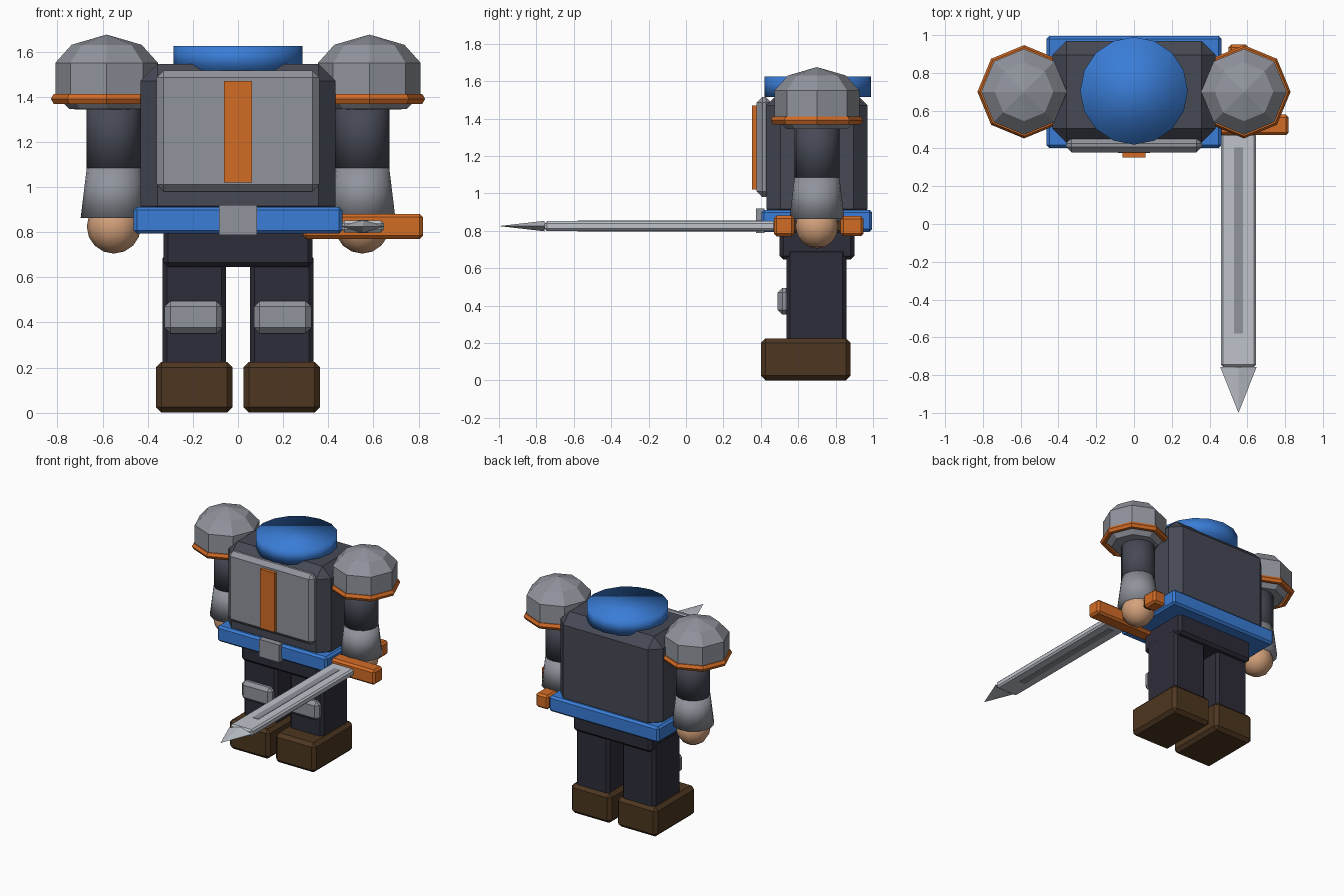
import bpy, bmesh, math
from mathutils import Vector

cube = bpy.data.objects.get("Cube")
if cube:
    bpy.data.objects.remove(cube, do_unlink=True)


def material(name, rgb):
    m = bpy.data.materials.new(name)
    m.use_nodes = True
    m.diffuse_color = (*rgb, 1)
    bsdf = next(n for n in m.node_tree.nodes if n.type == 'BSDF_PRINCIPLED')
    bsdf.inputs["Base Color"].default_value = (*rgb, 1)
    return m


BLUE = material("cloth blue", (0.042, 0.205, 0.68))
SLATE = material("slate grey", (0.061, 0.066, 0.09))
DARK = material("dark trousers", (0.027, 0.026, 0.042))
LEATHER = material("brown leather", (0.074, 0.037, 0.014))
STEEL = material("steel grey", (0.28, 0.295, 0.335))
ORANGE = material("orange trim", (0.65, 0.15, 0.019))
BLADE = material("bright blade", (0.52, 0.55, 0.6))
SKIN = material("skin", (0.66, 0.36, 0.2))


def finish(name, bm, mat, smooth=False):
    bmesh.ops.recalc_face_normals(bm, faces=bm.faces)
    me = bpy.data.meshes.new(name)
    bm.to_mesh(me)
    bm.free()
    me.materials.append(mat)
    for p in me.polygons:
        p.use_smooth = smooth
    ob = bpy.data.objects.new(name, me)
    bpy.context.collection.objects.link(ob)
    return ob


def box(name, mat, x, y, z, bevel=0.0):
    """Box between (min, max) ranges with chamfered edges."""
    bm = bmesh.new()
    bmesh.ops.create_cube(bm, size=1)
    for v in bm.verts:
        v.co = Vector([(r[0] + r[1]) / 2 + c * (r[1] - r[0])
                       for r, c in zip((x, y, z), v.co)])
    if bevel:
        bmesh.ops.bevel(bm, geom=bm.edges[:], offset=bevel, segments=1,
                        affect='EDGES')
    return finish(name, bm, mat)


def lathe(name, mat, centre, profile, sides, smooth=False, closed=False):
    """Turn (radius, z) points about a vertical axis; open ends are capped."""
    bm = bmesh.new()
    rings = []
    for r, z in profile:
        if r == 0:
            rings.append([bm.verts.new((*centre, z))] * sides)
            continue
        rings.append([bm.verts.new((centre[0] + r * math.cos(a),
                                    centre[1] + r * math.sin(a), z))
                      for a in (math.tau * i / sides for i in range(sides))])
    pairs = list(zip(rings, rings[1:]))
    if closed:
        pairs.append((rings[-1], rings[0]))
    for low, high in pairs:
        for i in range(sides):
            j = (i + 1) % sides
            corners = dict.fromkeys((low[i], low[j], high[j], high[i]))
            bm.faces.new(list(corners))
    if not closed:
        for ring, (r, _) in ((rings[0], profile[0]), (rings[-1], profile[-1])):
            if r:
                bm.faces.new(ring)
    return finish(name, bm, mat, smooth)


def span(centre, half):
    return (centre - half, centre + half)


MID = 0.70    # depth of the body's centre line

# Torso, chest armour, belt and collar
box("torso", SLATE, span(0, 0.432), (0.43, 0.97), (0.84, 1.545), 0.075)
box("chest_plate", STEEL, span(0, 0.36), (0.378, 0.457), (0.98, 1.515), 0.03)
box("chest_stripe", ORANGE, span(0, 0.061), (0.352, 0.39), (1.02, 1.47))
box("pelvis", DARK, span(0, 0.33), (0.50, 0.90), (0.645, 0.86), 0.02)
box("belt", BLUE, span(0, 0.463), (0.403, 0.995), (0.793, 0.912), 0.015)
box("belt_buckle", STEEL, span(0, 0.085), (0.375, 0.42), (0.787, 0.92))
lathe("collar", BLUE, (0, MID + 0.005), [(0.285, 1.515), (0.285, 1.625)], 16, True)

# Limbs, built once for each side
for side, s in (("left", 1), ("right", -1)):
    leg = s * 0.194
    box(side + "_boot", LEATHER, span(leg, 0.17), (0.40, 0.88), (0, 0.225), 0.025)
    box(side + "_leg", DARK, span(leg, 0.14), (0.537, 0.858), (0.2, 0.705), 0.02)
    box(side + "_knee_pad", STEEL, span(s * 0.198, 0.127), (0.49, 0.56),
        (0.352, 0.495), 0.025)

    arm = (s * 0.55, MID)
    lathe(side + "_upper_arm", SLATE, arm, [(0.12, 1.06), (0.12, 1.4)], 16, True)
    lathe(side + "_bracer", STEEL, arm, [(0.147, 0.863), (0.12, 1.085)], 16, True)
    hand = [(0.12 * math.sin(a), 0.825 - 0.12 * math.cos(a))
            for a in (math.pi * i / 8 for i in range(1, 8))]
    lathe(side + "_hand", SKIN, arm, [(0, 0.705), *hand, (0, 0.945)], 10, True)

    shoulder = (s * 0.582, MID)
    lathe(side + "_shoulder_guard", STEEL, shoulder,
          [(0, 1.34), (0.165, 1.345), (0.227, 1.41), (0.227, 1.55),
           (0.155, 1.63), (0, 1.675)], 8)
    trim = [(0.222 + 0.025 * math.cos(a), 1.39 + 0.025 * math.sin(a))
            for a in (math.tau * i / 6 for i in range(6))]
    lathe(side + "_shoulder_trim", ORANGE, shoulder, trim, 8, closed=True)

# Sword held forward in the left hand
SX, SZ = 0.553, 0.825
box("sword_blade", BLADE, span(SX, 0.093), (-0.756, 0.48), span(SZ, 0.026), 0.012)
box("sword_fuller", STEEL, span(SX, 0.024), (-0.58, 0.405), span(SZ, 0.029))
box("sword_guard", ORANGE, span(SX, 0.266), (0.47, 0.58), span(SZ, 0.056), 0.015)
box("sword_grip", LEATHER, span(SX, 0.035), (0.56, 0.84), span(SZ, 0.035), 0.01)
box("sword_pommel", ORANGE, span(SX, 0.053), (0.826, 0.95), span(SZ, 0.054), 0.015)

# Pointed tip with a diamond base
bm = bmesh.new()
base = [bm.verts.new((SX + dx, -0.756, SZ + dz))
        for dx, dz in ((0.097, 0), (0, 0.028), (-0.097, 0), (0, -0.028))]
point = bm.verts.new((SX, -1, SZ))
bm.faces.new(base)
for i in range(4):
    bm.faces.new((base[i], base[(i + 1) % 4], point))
finish("sword_tip", bm, BLADE)
